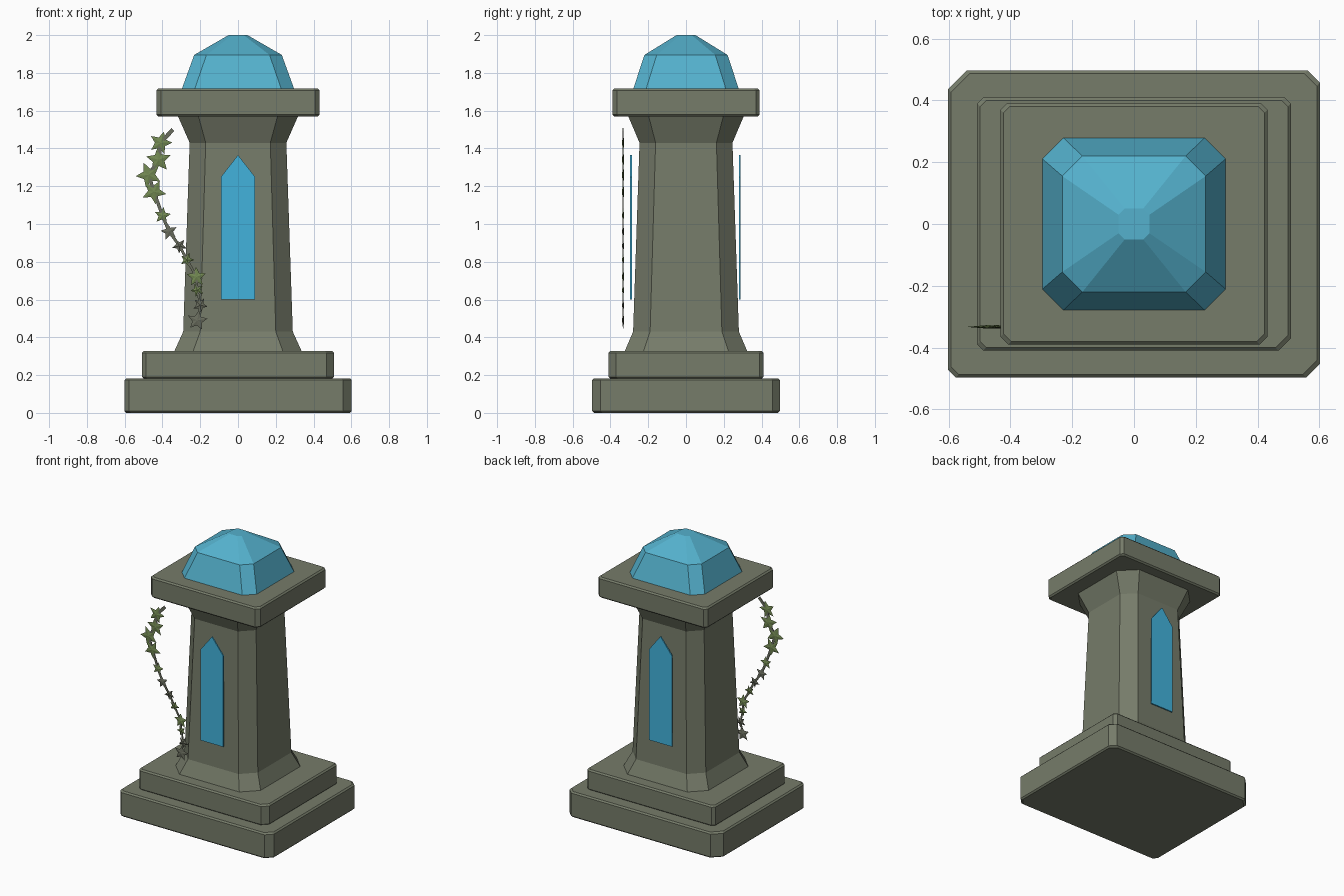
import bpy, bmesh, math
from mathutils import Vector

cube = bpy.data.objects.get("Cube")
if cube:
    bpy.data.objects.remove(cube, do_unlink=True)


def material(name, rgb):
    m = bpy.data.materials.new(name)
    m.use_nodes = True
    m.diffuse_color = (*rgb, 1)
    bsdf = next(n for n in m.node_tree.nodes if n.type == 'BSDF_PRINCIPLED')
    bsdf.inputs["Base Color"].default_value = (*rgb, 1)
    return m


stone = material("stone", (0.18, 0.2, 0.143))
crystal = material("crystal blue", (0.089, 0.44, 0.61))
glass = material("window blue", (0.054, 0.45, 0.72))
leaf_green = material("leaf green", (0.17, 0.25, 0.085))
vine_grey = material("vine grey green", (0.14, 0.15, 0.11))


def finish(bm, name, mat):
    bmesh.ops.recalc_face_normals(bm, faces=bm.faces)
    mesh = bpy.data.meshes.new(name)
    bm.to_mesh(mesh)
    bm.free()
    mesh.materials.append(mat)
    obj = bpy.data.objects.new(name, mesh)
    bpy.context.collection.objects.link(obj)
    return obj


def loft(name, rings, mat):
    """Skin a closed solid through rings of equal point count."""
    bm = bmesh.new()
    loops = [[bm.verts.new(p) for p in ring] for ring in rings]
    n = len(loops[0])
    for a, b in zip(loops, loops[1:]):
        for i in range(n):
            j = (i + 1) % n
            bm.faces.new((a[i], a[j], b[j], b[i]))
    bm.faces.new(loops[0])
    bm.faces.new(loops[-1])
    return finish(bm, name, mat)


def octagon(hx, hy, z, cuts):
    """Rectangle with cut corners: front right, back right, back left, front left in plan."""
    pts = []
    for i, (sx, sy) in enumerate(((1, -1), (1, 1), (-1, 1), (-1, -1))):
        c = cuts[i]
        pair = [(sx * (hx - c), sy * hy, z), (sx * hx, sy * (hy - c), z)]
        pts += pair if sx * sy < 0 else pair[::-1]
    return pts


def slab(name, hx, hy, z0, z1, cuts, edge=0.01):
    levels = ((z0, edge), (z0 + edge, 0), (z1 - edge, 0), (z1, edge))
    loft(name, [octagon(hx - e, hy - e, z, cuts) for z, e in levels], stone)


# Stone base, steps and cap
slab("base_step", 0.602, 0.497, 0, 0.183, (0.045, 0.04, 0.06, 0.025))
slab("upper_step", 0.508, 0.41, 0.18, 0.328, (0.04, 0.02, 0.02, 0.02))
slab("cap_slab", 0.432, 0.39, 1.57, 1.717, (0.025, 0.02, 0.02, 0.025))

# Octagonal shaft with flared foot and neck
shaft = ((0.32, 0.34, 0.327, 0.1), (0.43, 0.29, 0.28, 0.09),
         (1.43, 0.256, 0.246, 0.085), (1.58, 0.322, 0.31, 0.11))
loft("shaft", [octagon(x, y, z, [c] * 4) for z, x, y, c in shaft], stone)

# Faceted crystal dome
dome = ((1.71, 0.299, 0.281, 0.068), (1.895, 0.232, 0.22, 0.065), (2.0, 0.05, 0.05, 0.02))
loft("crystal_dome", [octagon(x, y, z, [c] * 4) for z, x, y, c in dome], crystal)

# Pointed windows standing just off the front and back
outline = ((-0.09, 0.6), (0.09, 0.6), (0.09, 1.25), (0, 1.365), (-0.09, 1.25))
for name, y in (("front_window", -0.291), ("back_window", 0.285)):
    loft(name, [[(x, y + d, z) for x, z in outline] for d in (-0.0045, 0.0045)], glass)

# Leaf positions along the climbing vine: x, z, radius, green or grey
VINE_Y = -0.333
leaves = ((-0.41, 1.43, 0.062, 1), (-0.42, 1.34, 0.068, 1), (-0.472, 1.26, 0.07, 1),
          (-0.445, 1.17, 0.066, 1), (-0.4, 1.045, 0.045, 1), (-0.365, 0.96, 0.045, 0),
          (-0.31, 0.885, 0.04, 0), (-0.27, 0.81, 0.038, 1), (-0.22, 0.72, 0.053, 1),
          (-0.215, 0.65, 0.036, 1), (-0.2, 0.57, 0.04, 0), (-0.215, 0.49, 0.055, 0))

# Flat tapering stem
path = [Vector((-0.345, 0, 1.5))] + [Vector((x, 0, z)) for x, z, r, g in leaves]
rings = []
for i, p in enumerate(path):
    along = path[min(i + 1, len(path) - 1)] - path[max(i - 1, 0)]
    side = Vector((along.z, 0, -along.x)).normalized() * (0.011 - 0.0005 * i)
    rings.append([(p + side * s + Vector((0, VINE_Y + d, 0)))
                  for s, d in ((-1, -0.002), (1, -0.002), (1, 0.002), (-1, 0.002))])
loft("vine_stem", rings, vine_grey)


def star_leaf(name, x, z, radius, turn, mat):
    """Thin five-pointed leaf, ridged on both sides."""
    bm = bmesh.new()
    rim = []
    for k in range(10):
        a = turn + k * math.pi / 5
        r = radius * (0.48 if k % 2 else 1)
        rim.append(bm.verts.new((x + r * math.sin(a), VINE_Y, z + r * math.cos(a))))
    for d in (-0.006, 0.006):
        hub = bm.verts.new((x, VINE_Y + d, z))
        for k in range(10):
            bm.faces.new((hub, rim[k], rim[(k + 1) % 10]))
    finish(bm, name, mat)


for i, (x, z, r, green) in enumerate(leaves):
    star_leaf(f"vine_leaf_{i + 1}", x, z, r, i * 0.9 + 0.3, leaf_green if green else vine_grey)
